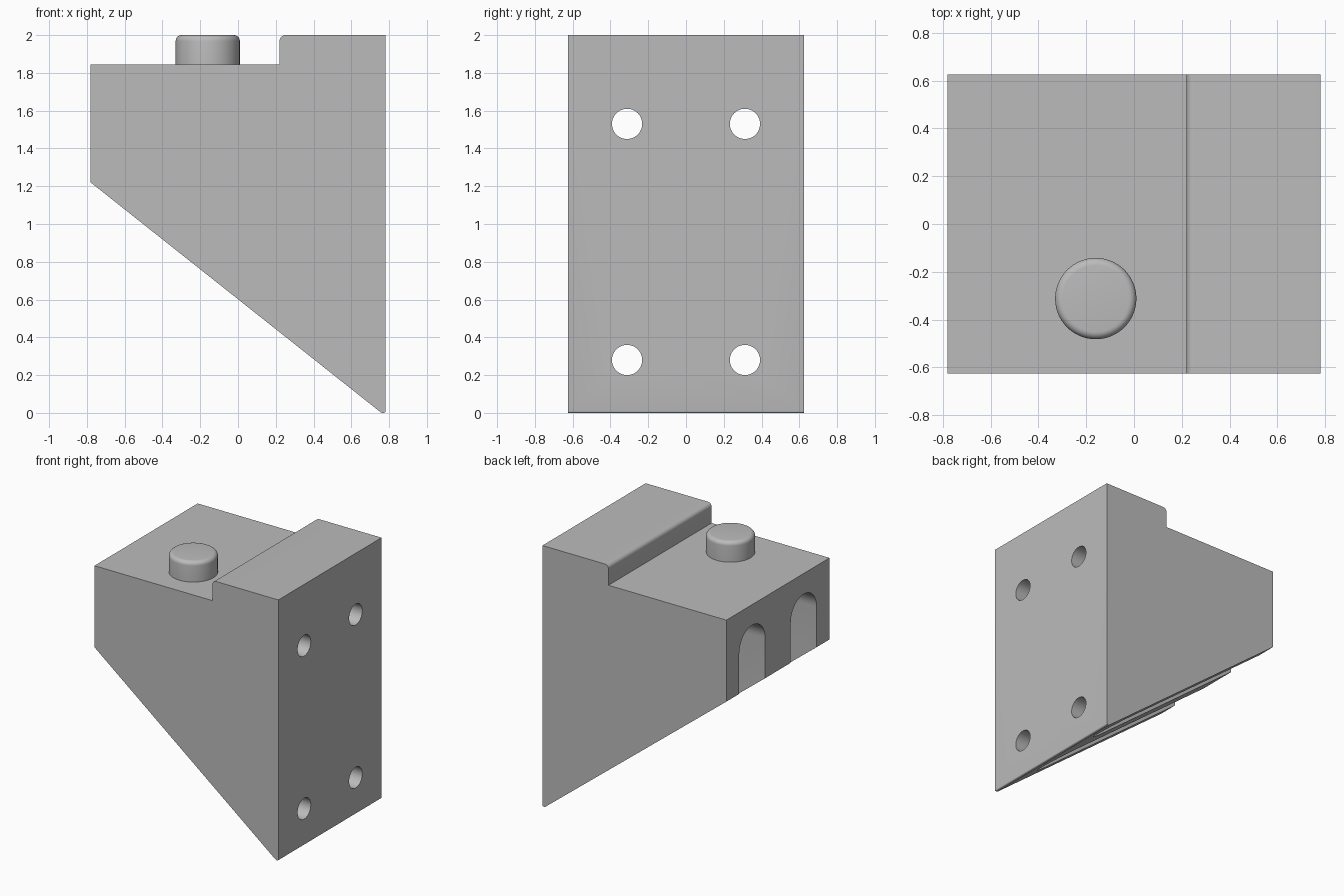
import bpy, bmesh, math
from mathutils import Matrix, Vector

if "Cube" in bpy.data.objects:
    bpy.data.objects.remove(bpy.data.objects["Cube"])

HALF_X, HALF_Y = 0.78, 0.625
SHELF_Z, FILLET = 1.845, 0.031
HOLE_Y, HOLE_Z = 0.312, (0.28, 1.53)
HOLE_R, SLOT_R, WALL = 0.08, 0.157, 0.156

grey = bpy.data.materials.new("plain grey")
grey.use_nodes = True
COLOUR = (0.5, 0.5, 0.5, 1)
grey.diffuse_color = COLOUR
grey.node_tree.nodes["Principled BSDF"].inputs["Base Color"].default_value = COLOUR


def make_object(name, bm):
    bmesh.ops.recalc_face_normals(bm, faces=bm.faces)
    mesh = bpy.data.meshes.new(name)
    bm.to_mesh(mesh)
    bm.free()
    mesh.materials.append(grey)
    obj = bpy.data.objects.new(name, mesh)
    bpy.context.collection.objects.link(obj)
    return obj


def extrude(bm, points, offset):
    """Fill a loop of points and extrude it along the offset."""
    face = bm.faces.new([bm.verts.new(p) for p in points])
    out = bmesh.ops.extrude_face_region(bm, geom=[face], use_keep_orig=True)
    moved = [v for v in out["geom"] if isinstance(v, bmesh.types.BMVert)]
    bmesh.ops.translate(bm, verts=moved, vec=offset)


def smooth(obj):
    bpy.ops.object.select_all(action="DESELECT")
    obj.select_set(True)
    bpy.context.view_layer.objects.active = obj
    bpy.ops.object.shade_smooth_by_angle(angle=math.radians(35))


def capsule(y, low, high, radius, x0, x1, steps=24):
    """Upright round-ended prism running along x."""
    bm = bmesh.new()
    points = []
    for centre, start in ((high, 0), (low, math.pi)):
        for i in range(steps + 1):
            a = start + math.pi * i / steps
            points.append((x0, y + radius * math.cos(a), centre + radius * math.sin(a)))
    extrude(bm, points, Vector((x1 - x0, 0, 0)))
    bmesh.ops.remove_doubles(bm, verts=bm.verts, dist=0.0001)
    return make_object("slot_cutter", bm)


# Wedge body with a raised back ledge
profile = [(-HALF_X, SHELF_Z), (-HALF_X, 1.22), (HALF_X, -0.034),
           (HALF_X, 2), (0.22, 2), (0.22, SHELF_Z)]
bm = bmesh.new()
extrude(bm, [(x, -HALF_Y, z) for x, z in profile], Vector((0, 2 * HALF_Y, 0)))


def is_rounded(edge):
    a, b = (v.co for v in edge.verts)
    along_y = abs(a.y - b.y) > 1
    return along_y and (a.z < 0 or (a.z > 1.99 and a.x < 0.5))


bmesh.ops.bevel(bm, geom=[e for e in bm.edges if is_rounded(e)], offset=FILLET,
                offset_type="OFFSET", segments=8, profile=0.5, affect="EDGES")
low = min(v.co.z for v in bm.verts)
for v in bm.verts:
    if v.co.z < 0.02:
        v.co.z -= low * (1 - v.co.z / 0.02) / (1 - low / 0.02)
body = make_object("bracket_body", bm)

# Screw holes and the round-ended access slots behind them
cutters = []
for y in (-HOLE_Y, HOLE_Y):
    cutters.append(capsule(y, *HOLE_Z, SLOT_R, -1, HALF_X - WALL))
    for z in HOLE_Z:
        cutters.append(capsule(y, z, z, HOLE_R, 0.5, 1))
for cutter in cutters:
    cutter.hide_render = True
    mod = body.modifiers.new("cut", "BOOLEAN")
    mod.operation = "DIFFERENCE"
    mod.solver = "EXACT"
    mod.object = cutter
bpy.context.view_layer.update()
graph = bpy.context.evaluated_depsgraph_get()
cut_mesh = bpy.data.meshes.new_from_object(body.evaluated_get(graph))
body.modifiers.clear()
body.data = cut_mesh
for cutter in cutters:
    bpy.data.objects.remove(cutter)
smooth(body)

# Locating peg with a rounded rim
bm = bmesh.new()
bmesh.ops.create_cone(bm, cap_ends=True, segments=64, radius1=0.17, radius2=0.17,
                      depth=0.165, matrix=Matrix.Translation((-0.16, -0.312, 1.9175)))
rim = [e for e in bm.edges if all(v.co.z > 1.99 for v in e.verts)]
bmesh.ops.bevel(bm, geom=rim, offset=FILLET, segments=6, profile=0.5, affect="EDGES")
smooth(make_object("peg", bm))
